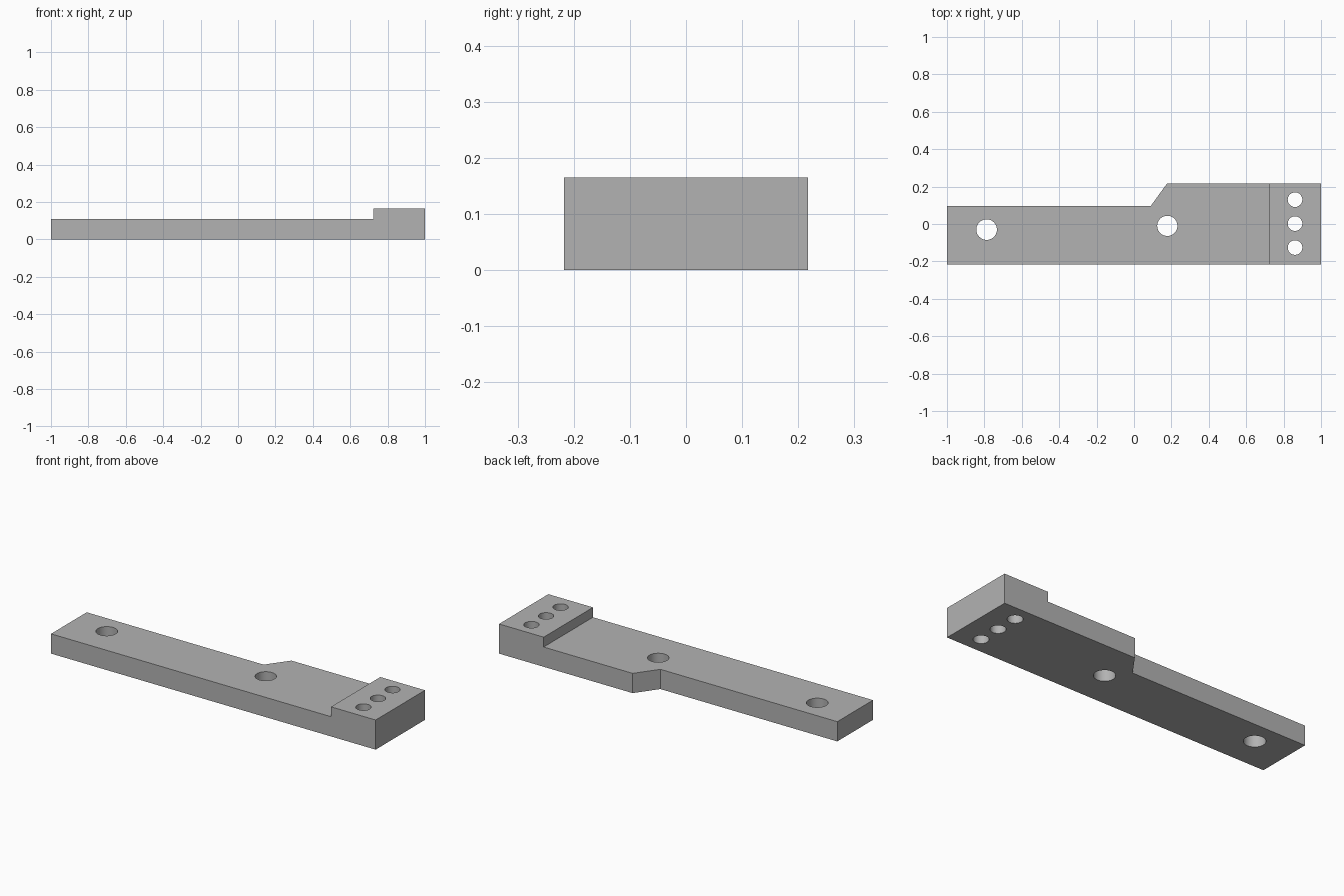
import bpy, bmesh
from math import cos, sin, tau, radians

default = bpy.data.objects.get("Cube")
if default:
    bpy.data.objects.remove(default)

THICK, HEIGHT = 0.11, 0.165
HALF_W = 0.217
STEP_X = 0.725

grey = bpy.data.materials.new("plain_grey")
grey.use_nodes = True
colour = (0.45, 0.45, 0.45, 1)
grey.diffuse_color = colour
grey.node_tree.nodes["Principled BSDF"].inputs["Base Color"].default_value = colour


def prism(name, outline, z0, z1):
    """Upright solid from a counter-clockwise outline."""
    bm = bmesh.new()
    base = bm.faces.new([bm.verts.new((x, y, z0)) for x, y in outline])
    top = bmesh.ops.extrude_face_region(bm, geom=[base])["geom"]
    verts = [v for v in top if isinstance(v, bmesh.types.BMVert)]
    bmesh.ops.translate(bm, verts=verts, vec=(0, 0, z1 - z0))
    bmesh.ops.recalc_face_normals(bm, faces=bm.faces)
    mesh = bpy.data.meshes.new(name)
    bm.to_mesh(mesh)
    bm.free()
    mesh.materials.append(grey)
    obj = bpy.data.objects.new(name, mesh)
    bpy.context.collection.objects.link(obj)
    return obj


def circle(x, y, r, n=48):
    return [(x + r * cos(tau * i / n), y + r * sin(tau * i / n)) for i in range(n)]


# Plate outline: narrow arm, slanted shoulder, wide end
plate = prism("mounting_plate", [
    (-1, -HALF_W), (1, -HALF_W), (1, HALF_W),
    (0.177, HALF_W), (0.09, 0.097), (-1, 0.097)], 0, HEIGHT)

# Cutters: the lowered top, two large holes and a row of three small holes
cutters = [prism("step_cutter", [(-1.1, -0.4), (STEP_X, -0.4), (STEP_X, 0.4), (-1.1, 0.4)],
                 THICK, 0.4)]
holes = [(-0.788, -0.03, 0.055), (0.178, -0.01, 0.054)]
holes += [(0.861, 0.002 + 0.128 * i, 0.039) for i in (-1, 0, 1)]
for x, y, r in holes:
    cutters.append(prism("hole_cutter", circle(x, y, r), -0.1, 0.3))

bpy.context.view_layer.objects.active = plate
plate.select_set(True)
for cutter in cutters:
    cutter.hide_render = True
    mod = plate.modifiers.new("cut", 'BOOLEAN')
    mod.operation = 'DIFFERENCE'
    mod.solver = 'EXACT'
    mod.object = cutter
    bpy.ops.object.modifier_apply(modifier=mod.name)
    bpy.data.objects.remove(cutter)

# Round hole walls, crisp edges
bpy.ops.object.select_all(action='DESELECT')
plate.select_set(True)
bpy.ops.object.shade_smooth_by_angle(angle=radians(30))
